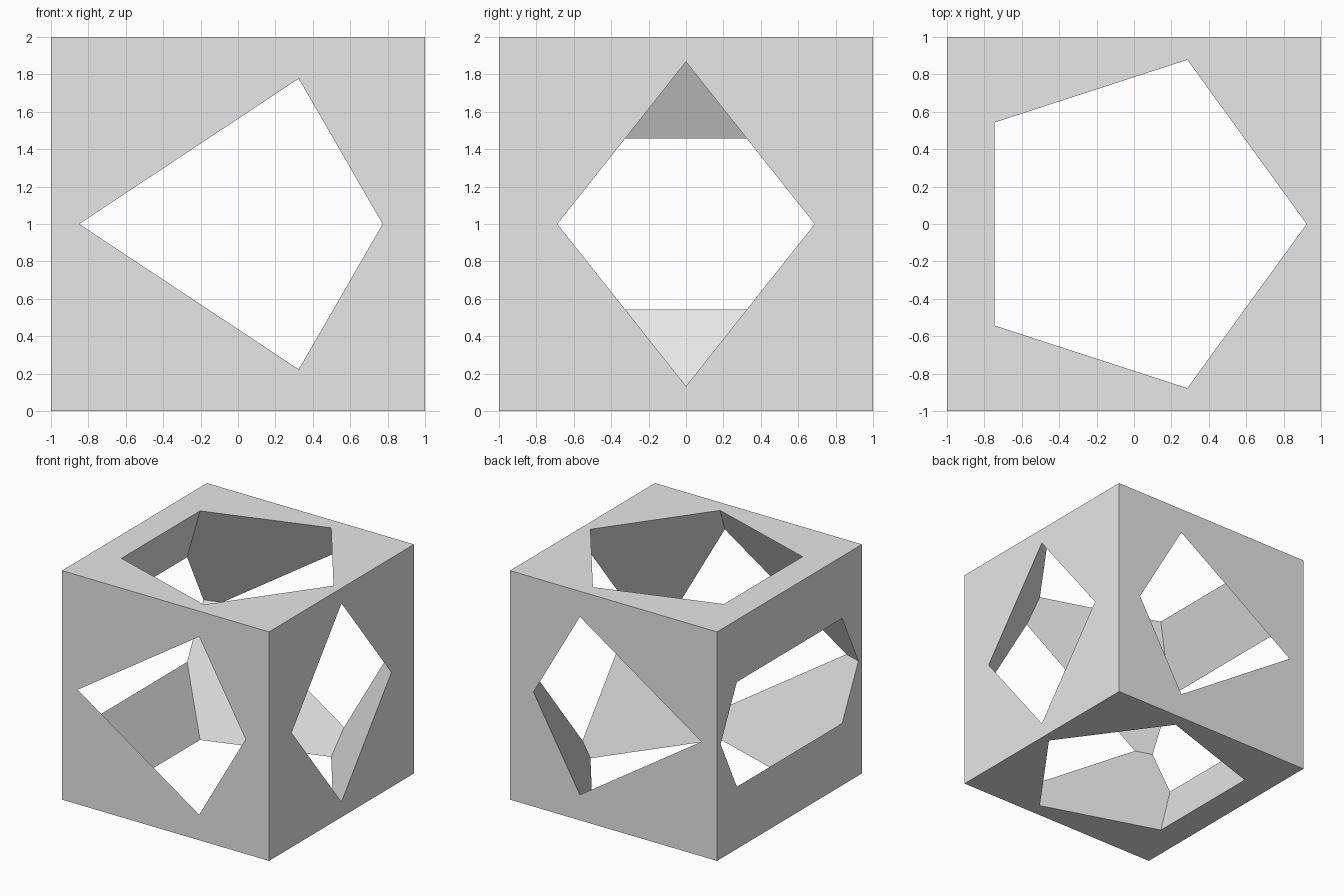
import bpy
import bmesh
from math import cos, sin, tau

old = bpy.data.objects.get("Cube")
if old:
    bpy.data.objects.remove(old, do_unlink=True)

# Single light grey material
grey = bpy.data.materials.new("light_grey")
grey.use_nodes = True
colour = (0.8, 0.8, 0.8, 1)
grey.diffuse_color = colour
grey.node_tree.nodes["Principled BSDF"].inputs["Base Color"].default_value = colour


def add_object(name, bm):
    bmesh.ops.recalc_face_normals(bm, faces=bm.faces)
    mesh = bpy.data.meshes.new(name)
    bm.to_mesh(mesh)
    bm.free()
    mesh.materials.append(grey)
    obj = bpy.data.objects.new(name, mesh)
    obj.location.z = 1
    bpy.context.collection.objects.link(obj)
    return obj


# Solid block
bm = bmesh.new()
bmesh.ops.create_cube(bm, size=2)
block = add_object("hollowed_block", bm)

# Five-sided double pyramid that pierces every side of the block
SIDES, RADIUS, HEIGHT = 5, 1.5, 2.6
bm = bmesh.new()
ring = [bm.verts.new((RADIUS * cos(tau * i / SIDES), RADIUS * sin(tau * i / SIDES), 0))
        for i in range(SIDES)]
for z in (HEIGHT, -HEIGHT):
    tip = bm.verts.new((0, 0, z))
    for i in range(SIDES):
        bm.faces.new((ring[i - 1], ring[i], tip))
cutter = add_object("double_pyramid_cutter", bm)
cutter.hide_render = True
cutter.display_type = 'WIRE'

# Carve the cavity, then drop the cutter
cut = block.modifiers.new("cavity", 'BOOLEAN')
cut.operation = 'DIFFERENCE'
cut.solver = 'EXACT'
cut.object = cutter
bpy.context.view_layer.objects.active = block
bpy.ops.object.modifier_apply(modifier=cut.name)
bpy.data.objects.remove(cutter, do_unlink=True)
